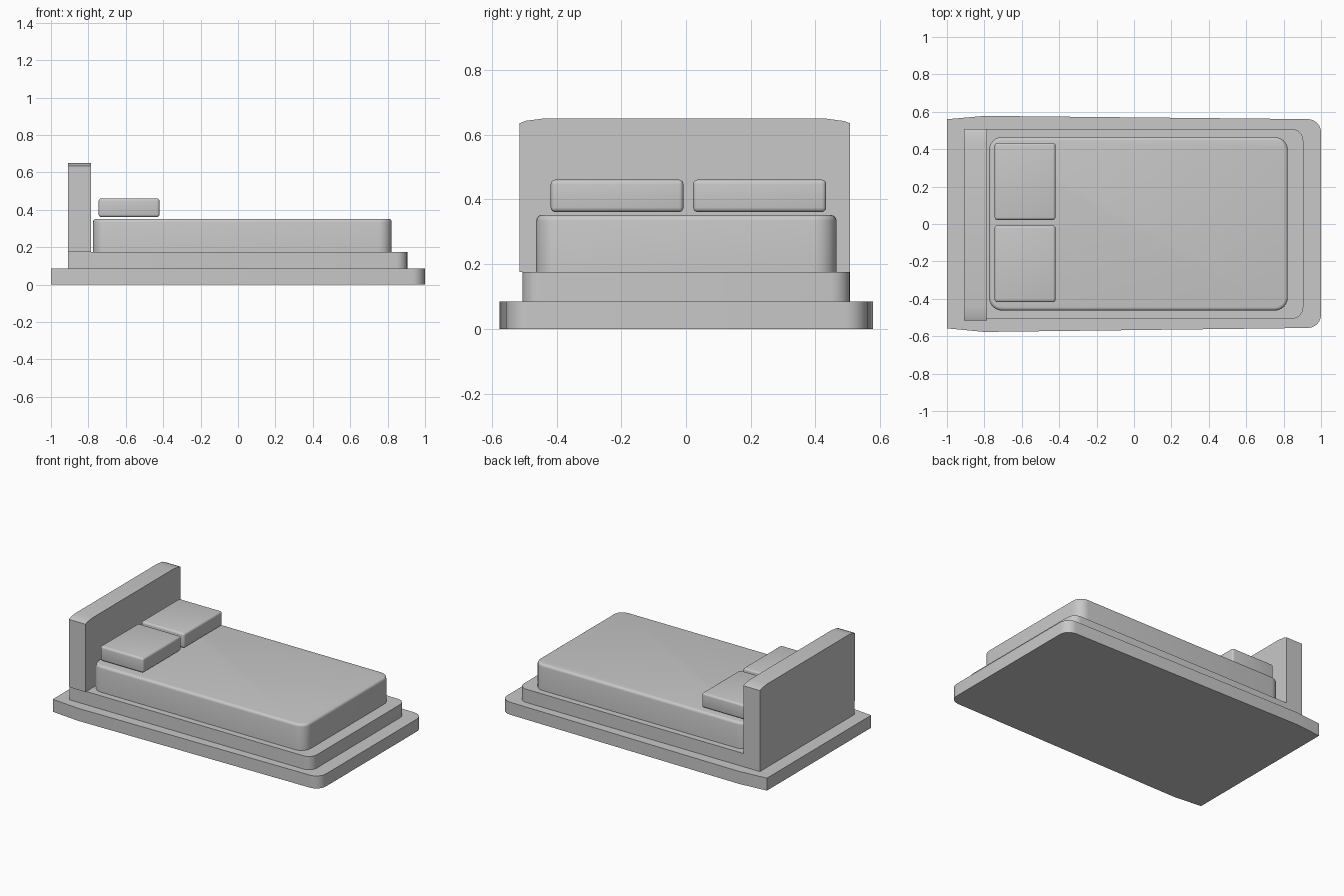
import bpy, bmesh, math
from mathutils import Vector

if "Cube" in bpy.data.objects:
    bpy.data.objects.remove(bpy.data.objects["Cube"])

grey = bpy.data.materials.new("plain grey")
grey.diffuse_color = (0.58, 0.58, 0.58, 1)
grey.use_nodes = True
grey.node_tree.nodes["Principled BSDF"].inputs["Base Color"].default_value = grey.diffuse_color


def round_outline(points, steps=6):
    """Outline from (x, y, radius) corners, counter-clockwise."""
    out = []
    n = len(points)
    for i, (x, y, r) in enumerate(points):
        p = Vector((x, y))
        if r == 0:
            out.append(p)
            continue
        a = p + (Vector(points[i - 1][:2]) - p).normalized() * r
        b = p + (Vector(points[(i + 1) % n][:2]) - p).normalized() * r
        for k in range(steps + 1):
            # circular-looking blend from a to b around the corner
            t = math.pi / 2 * k / steps
            out.append(p + (a - p) * (1 - math.sin(t)) + (b - p) * (1 - math.cos(t)))
    return out


def finish(name, bm, angle=35):
    bmesh.ops.recalc_face_normals(bm, faces=bm.faces[:])
    me = bpy.data.meshes.new(name)
    bm.to_mesh(me)
    bm.free()
    me.materials.append(grey)
    me.shade_smooth()
    me.set_sharp_from_angle(angle=math.radians(angle))
    ob = bpy.data.objects.new(name, me)
    bpy.context.collection.objects.link(ob)
    return ob


def prism(name, outline, lo, hi, axis="z", top_bevel=0):
    """Extrude an outline from lo to hi along z (xy outline) or x (yz outline)."""
    bm = bmesh.new()
    put = (lambda p, h: (p[0], p[1], h)) if axis == "z" else (lambda p, h: (h, p[0], p[1]))
    a = [bm.verts.new(put(p, lo)) for p in outline]
    b = [bm.verts.new(put(p, hi)) for p in outline]
    bm.faces.new(a)
    top = bm.faces.new(b)
    n = len(a)
    for i in range(n):
        j = (i + 1) % n
        bm.faces.new((a[i], a[j], b[j], b[i]))
    if top_bevel:
        bmesh.ops.recalc_face_normals(bm, faces=bm.faces[:])
        bmesh.ops.bevel(bm, geom=list(top.edges), offset=top_bevel, segments=4,
                        profile=0.5, affect="EDGES")
    return finish(name, bm)


# Floor plinth, slightly widest near the head end
prism("plinth", round_outline([
    (-1, -0.558, 0), (-0.8, -0.577, 0), (1, -0.555, 0.07),
    (1, 0.56, 0.07), (-0.8, 0.578, 0), (-1, 0.56, 0)]), 0, 0.085)

# Bed frame, rounded at the foot end
prism("bed_frame", round_outline([
    (-0.91, -0.506, 0), (0.905, -0.506, 0.06),
    (0.905, 0.507, 0.06), (-0.91, 0.507, 0)]), 0.085, 0.175)

# Headboard with softly dropped top corners
prism("headboard", [
    (-0.515, 0.175), (0.507, 0.175), (0.507, 0.635), (0.49, 0.642),
    (0.43, 0.65), (-0.44, 0.65), (-0.495, 0.643), (-0.515, 0.635)],
    -0.91, -0.785, axis="x")

# Mattress
prism("mattress", round_outline([
    (-0.775, -0.463, 0.07), (0.822, -0.463, 0.07),
    (0.822, 0.465, 0.07), (-0.775, 0.465, 0.07)]),
    0.175, 0.352, top_bevel=0.018)

# Two pillows resting just above the mattress
for name, y0, y1 in (("pillow_front", -0.418, -0.008), ("pillow_back", 0.022, 0.433)):
    bm = bmesh.new()
    bmesh.ops.create_cube(bm, size=1)
    lo, hi = Vector((-0.745, y0, 0.361)), Vector((-0.42, y1, 0.461))
    for v in bm.verts:
        v.co = [(lo[i] + hi[i]) / 2 + v.co[i] * (hi[i] - lo[i]) for i in range(3)]
    bmesh.ops.bevel(bm, geom=bm.edges[:], offset=0.014, segments=4,
                    profile=0.5, affect="EDGES")
    finish(name, bm)
